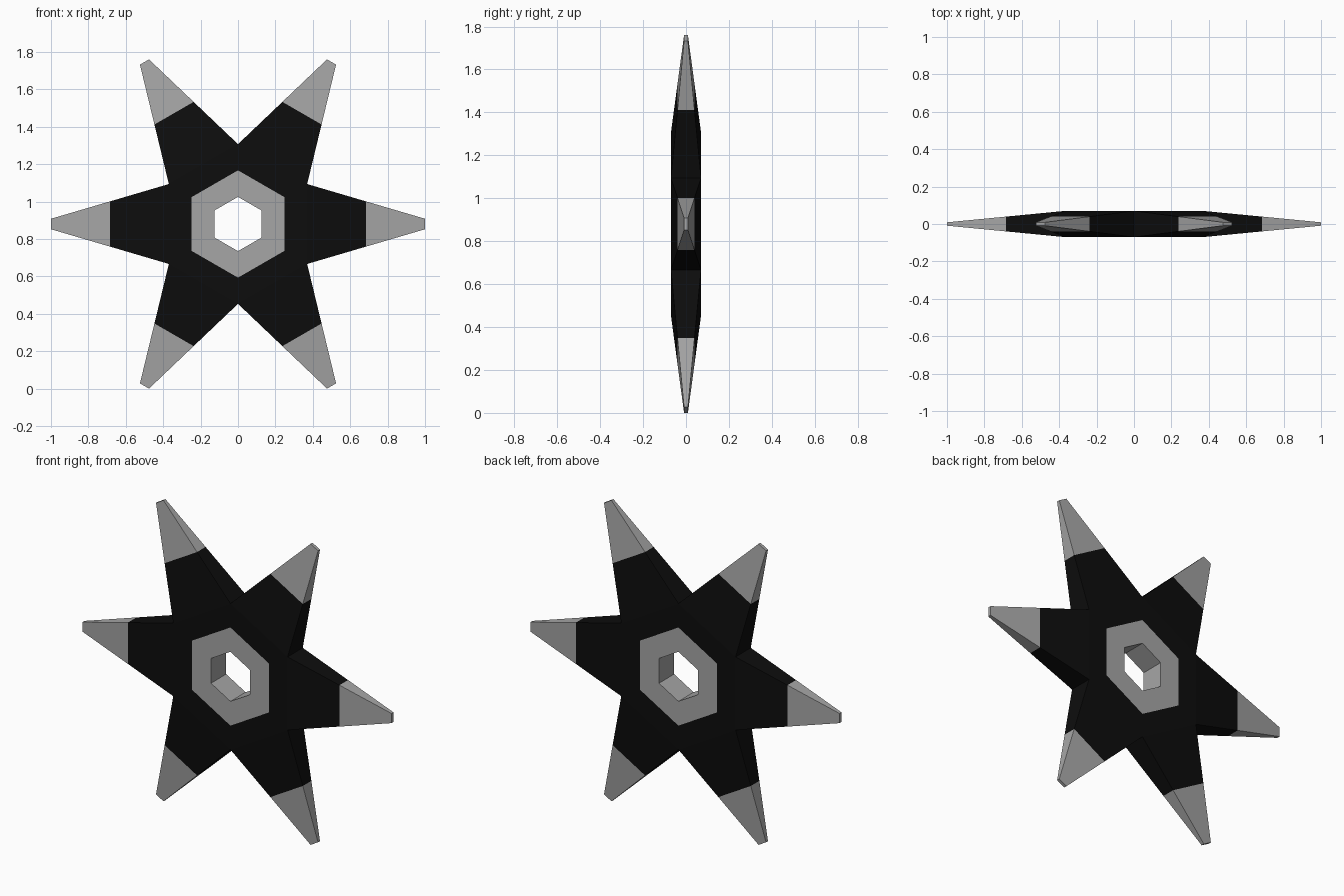
import bpy, bmesh
from math import cos, sin, radians

if "Cube" in bpy.data.objects:
    bpy.data.objects.remove(bpy.data.objects["Cube"])

CENTRE_Z = 0.88
HALF_DEPTH = 0.07
R_HOLE, R_RING, R_NOTCH = 0.145, 0.287, 0.427

# Arm sections: distance from centre, half width, half thickness
ROOT = (R_NOTCH * cos(radians(30)), R_NOTCH * 0.5, HALF_DEPTH)
TIP = (1.0, 0.028, 0.009)
CUT_AT = 0.684
f = (CUT_AT - ROOT[0]) / (TIP[0] - ROOT[0])
CUT = tuple(a + (b - a) * f for a, b in zip(ROOT, TIP))


def material(name, value):
    m = bpy.data.materials.new(name)
    m.diffuse_color = (value, value, value, 1)
    m.use_nodes = True
    m.node_tree.nodes["Principled BSDF"].inputs["Base Color"].default_value = m.diffuse_color
    return m


BLACK = material("black", 0.004)
STEEL = material("steel grey", 0.38)


def place(u, v, y, angle):
    c, s = cos(angle), sin(angle)
    return (u * c - v * s, y, CENTRE_Z + u * s + v * c)


def section(bm, sec, angle):
    u, w, t = sec
    return [bm.verts.new(place(u, a * w, b * t, angle))
            for a, b in ((-1, -1), (1, -1), (1, 1), (-1, 1))]


def loft(bm, a, b):
    for i in range(4):
        j = (i + 1) % 4
        bm.faces.new((a[i], a[j], b[j], b[i]))


def hexagon(bm, r, y):
    return [bm.verts.new(place(r, 0, y, radians(30 + 60 * i))) for i in range(6)]


def bridge(bm, a, b):
    for i in range(6):
        j = (i + 1) % 6
        bm.faces.new((a[i], a[j], b[j], b[i]))


bm = bmesh.new()

# Six tapered arms: black inner half
for k in range(6):
    ang = radians(60 * k)
    loft(bm, section(bm, ROOT, ang), section(bm, CUT, ang))

# Black hub plates between the ring and the arm roots
for y in (-HALF_DEPTH, HALF_DEPTH):
    bridge(bm, hexagon(bm, R_RING, y), hexagon(bm, R_NOTCH, y))
black_count = len(bm.faces)

# Grey blade ends with a blunt cap
for k in range(6):
    ang = radians(60 * k)
    end = section(bm, TIP, ang)
    loft(bm, section(bm, CUT, ang), end)
    bm.faces.new(end)

# Grey hexagonal ring and the walls of the centre hole
for y in (-HALF_DEPTH, HALF_DEPTH):
    bridge(bm, hexagon(bm, R_HOLE, y), hexagon(bm, R_RING, y))
bridge(bm, hexagon(bm, R_HOLE, -HALF_DEPTH), hexagon(bm, R_HOLE, HALF_DEPTH))

for i, face in enumerate(bm.faces):
    face.material_index = 0 if i < black_count else 1

# Weld the parts into one closed shell
bmesh.ops.remove_doubles(bm, verts=bm.verts[:], dist=0.0005)
bmesh.ops.recalc_face_normals(bm, faces=bm.faces[:])
mesh = bpy.data.meshes.new("six_pointed_star")
bm.to_mesh(mesh)
bm.free()
mesh.materials.append(BLACK)
mesh.materials.append(STEEL)
star = bpy.data.objects.new("six_pointed_star", mesh)
bpy.context.collection.objects.link(star)
